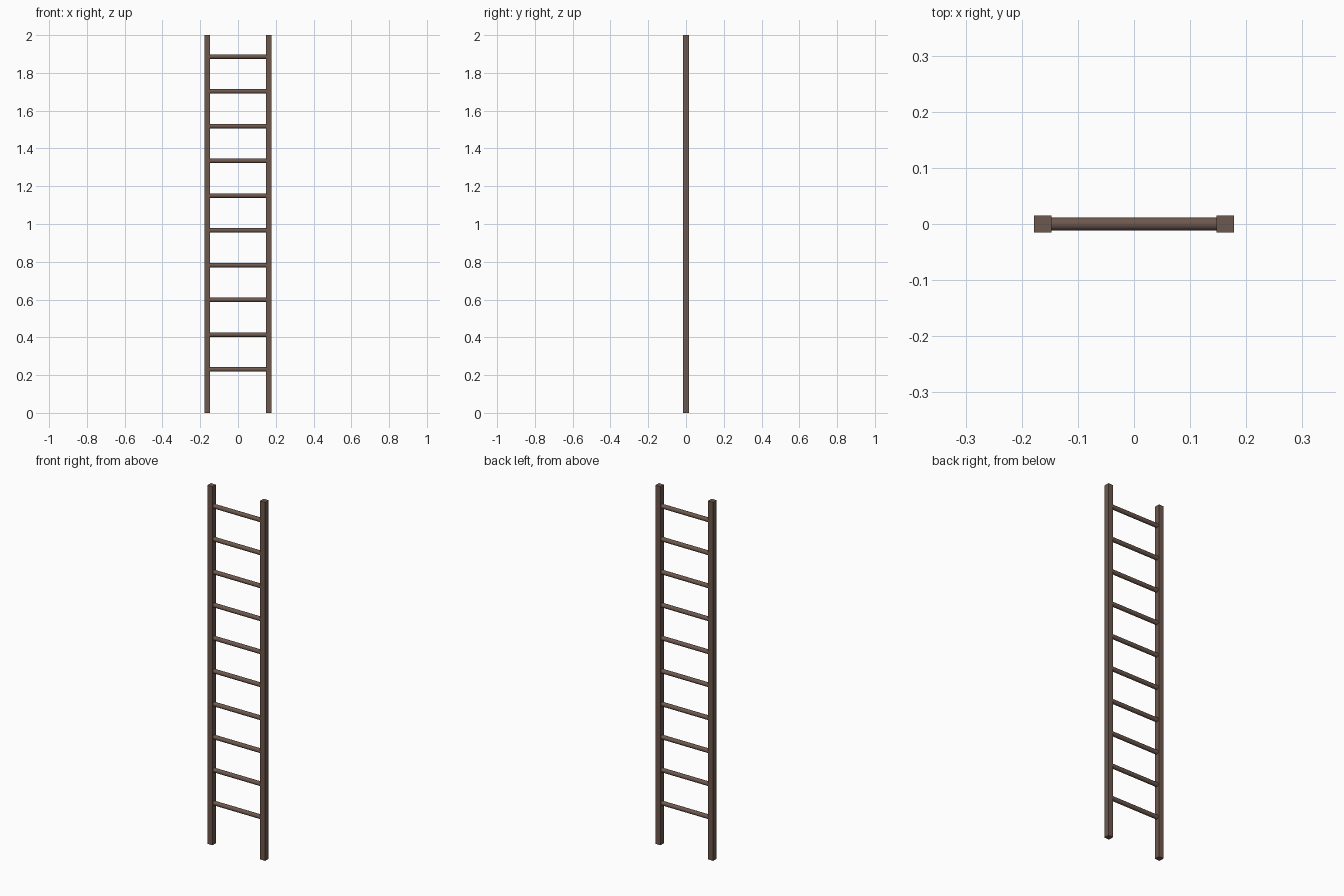
import bpy
import math

if "Cube" in bpy.data.objects:
    bpy.data.objects.remove(bpy.data.objects["Cube"])

wood = bpy.data.materials.new("brown_wood")
wood.diffuse_color = (0.155, 0.098, 0.075, 1)
wood.use_nodes = True
wood.node_tree.nodes["Principled BSDF"].inputs["Base Color"].default_value = wood.diffuse_color

HEIGHT = 2.0
RAIL_X = 0.1625
RAIL_W = 0.031
RUNG_R = 0.012

# Square side rails
for name, side in (("left_rail", -1), ("right_rail", 1)):
    bpy.ops.mesh.primitive_cube_add(size=1, location=(side * RAIL_X, 0, HEIGHT / 2))
    rail = bpy.context.object
    rail.name = name
    rail.scale = (RAIL_W, RAIL_W, HEIGHT)
    bpy.ops.object.transform_apply(location=False, rotation=False, scale=True)
    rail.data.materials.append(wood)

# Ten round rungs, ends seated in the rails
for i in range(10):
    bpy.ops.mesh.primitive_cylinder_add(
        vertices=12, radius=RUNG_R, depth=2 * RAIL_X,
        location=(0, 0, 0.23 + i * 0.184), rotation=(0, math.pi / 2, 0))
    rung = bpy.context.object
    rung.name = f"rung_{i + 1}"
    rung.data.materials.append(wood)
    bpy.ops.object.shade_smooth_by_angle(angle=math.radians(40))
